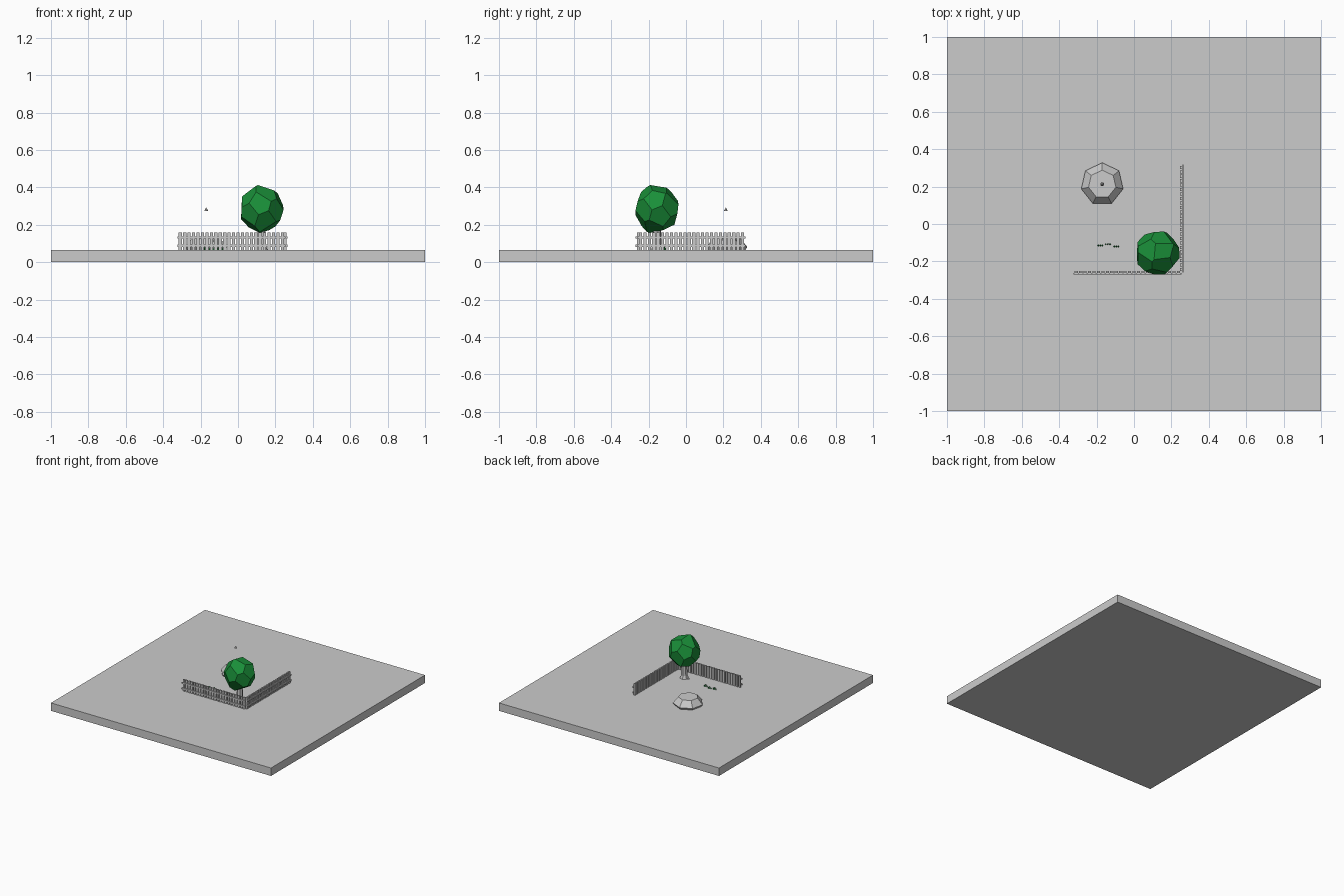
import bpy, bmesh, math
from mathutils import Vector

if "Cube" in bpy.data.objects:
    bpy.data.objects.remove(bpy.data.objects["Cube"])

GROUND = 0.065


def material(name, rgb):
    m = bpy.data.materials.new(name)
    m.diffuse_color = (*rgb, 1)
    m.use_nodes = True
    m.node_tree.nodes["Principled BSDF"].inputs["Base Color"].default_value = m.diffuse_color
    return m


leaf_green = material("leaf_green", (0.01, 0.27, 0.04))


def make_object(name, bm, mat=None):
    bmesh.ops.recalc_face_normals(bm, faces=bm.faces)
    mesh = bpy.data.meshes.new(name)
    bm.to_mesh(mesh)
    bm.free()
    ob = bpy.data.objects.new(name, mesh)
    bpy.context.collection.objects.link(ob)
    if mat:
        mesh.materials.append(mat)
    return ob


def add_box(bm, lo, hi):
    verts = bmesh.ops.create_cube(bm, size=1)["verts"]
    for v in verts:
        v.co = Vector([(a + b) / 2 + c * (b - a) for a, b, c in zip(lo, hi, v.co)])


def add_rings(bm, center, profile, sides, phase=0, cap_start=True, cap_end=True):
    # lofts (radius, z) rings around a vertical axis
    rings = []
    for r, z in profile:
        rings.append([bm.verts.new((center[0] + r * math.cos(phase + math.tau * i / sides),
                                    center[1] + r * math.sin(phase + math.tau * i / sides), z))
                      for i in range(sides)])
    for a, b in zip(rings, rings[1:]):
        for i in range(sides):
            j = (i + 1) % sides
            bm.faces.new((a[i], a[j], b[j], b[i]))
    if cap_start:
        bm.faces.new(rings[0][::-1])
    if cap_end:
        bm.faces.new(rings[-1])


# ground slab
bm = bmesh.new()
add_box(bm, (-1, -1, 0), (1, 1, GROUND))
make_object("ground_slab", bm)


# picket fences: built along x, the second one is turned along y
def fence(name, length, location, angle):
    bm = bmesh.new()
    count = 24
    pitch = length / count
    for i in range(count):
        x = i * pitch
        add_box(bm, (x + 0.003, -0.003, GROUND), (x + pitch - 0.004, 0.009, 0.16))
    for z in (0.088, 0.132):
        add_box(bm, (-0.003, -0.010, z - 0.006), (length + 0.003, -0.003, z + 0.006))
    ob = make_object(name, bm)
    ob.location = location
    ob.rotation_euler.z = angle


fence("front_fence", 0.57, (-0.32, -0.26, 0), 0)
fence("right_fence", 0.57, (0.255, -0.255, 0), math.pi / 2)

# tree trunk with flared foot
bm = bmesh.new()
add_rings(bm, (0.125, -0.155), [(0.034, GROUND), (0.024, 0.09), (0.022, 0.19)], 7)
make_object("tree_trunk", bm)

# faceted foliage: a block trimmed by planes spread around a ball
bm = bmesh.new()
bmesh.ops.create_cube(bm, size=0.5)
planes = 20
for i in range(planes):
    h = 1 - 2 * (i + 0.5) / planes
    r = math.sqrt(1 - h * h)
    a = i * 2.39996 + 0.4
    n = Vector((r * math.cos(a), r * math.sin(a), h))
    cut = bmesh.ops.bisect_plane(bm, geom=bm.verts[:] + bm.edges[:] + bm.faces[:],
                                 plane_co=n * 0.106, plane_no=n, clear_outer=True)
    edges = [e for e in cut["geom_cut"] if isinstance(e, bmesh.types.BMEdge)]
    bmesh.ops.contextual_create(bm, geom=edges)
foliage = make_object("tree_foliage", bm, leaf_green)
foliage.location = (0.125, -0.155, 0.285)
foliage.scale.z = 1.05

# seven sided dome
bm = bmesh.new()
add_rings(bm, (-0.17, 0.213), [(0.104, GROUND), (0.115, 0.082), (0.075, 0.13)], 7, math.pi / 2)
make_object("dome", bm)

# small floating spike above the dome
bm = bmesh.new()
add_rings(bm, (-0.17, 0.213), [(0.011, 0.274), (0.001, 0.292)], 7)
make_object("floating_spike", bm)

# grass tufts
bm = bmesh.new()
for x, y in ((-0.18, -0.115), (-0.14, -0.108), (-0.095, -0.12)):
    for k in (-1, 0, 1):
        add_rings(bm, (x + k * 0.011, y), [(0.005, GROUND), (0.001, 0.085 - 0.005 * abs(k))], 4)
make_object("grass_tufts", bm, leaf_green)
